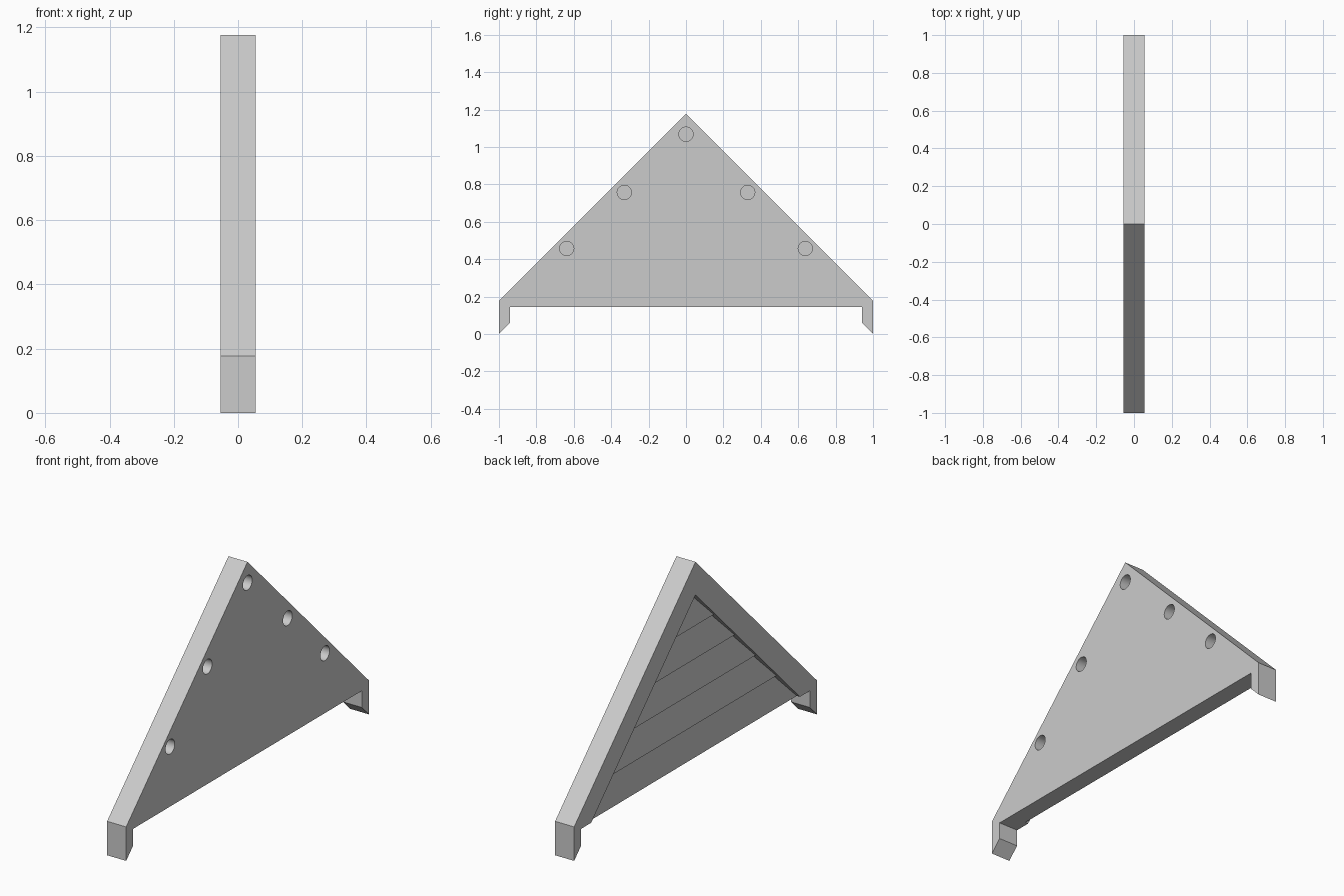
import bpy, bmesh
from mathutils import Matrix

cube = bpy.data.objects.get("Cube")
if cube:
    bpy.data.objects.remove(cube)

HALF = 0.055      # half thickness
APEX = 1.177      # roof peak height
BASE = 0.145      # underside of the panel
INNER = 1.005     # peak of the recessed siding
PLANKS = 5

grey = bpy.data.materials.new("light grey")
grey.use_nodes = True
colour = (0.6, 0.6, 0.6, 1)
grey.diffuse_color = colour
grey.node_tree.nodes["Principled BSDF"].inputs["Base Color"].default_value = colour


def make_object(name, bm):
    bmesh.ops.recalc_face_normals(bm, faces=bm.faces)
    mesh = bpy.data.meshes.new(name)
    bm.to_mesh(mesh)
    bm.free()
    mesh.materials.append(grey)
    obj = bpy.data.objects.new(name, mesh)
    bpy.context.collection.objects.link(obj)
    return obj


def cut(target, cutter):
    mod = target.modifiers.new("cut", 'BOOLEAN')
    mod.operation = 'DIFFERENCE'
    mod.solver = 'EXACT'
    mod.object = cutter
    bpy.context.view_layer.objects.active = target
    bpy.ops.object.modifier_apply(modifier=mod.name)
    bpy.data.objects.remove(cutter)


# Gable panel: mirrored outline with a chamfered foot at each end
half = [(1, APEX - 1), (1, 0), (0.942, 0.058), (0.942, BASE)]
outline = [(0, APEX)] + half + [(-y, z) for y, z in reversed(half)]
bm = bmesh.new()
face = bm.faces.new([bm.verts.new((-HALF, y, z)) for y, z in outline])
side = bmesh.ops.extrude_face_region(bm, geom=[face])
verts = [v for v in side["geom"] if isinstance(v, bmesh.types.BMVert)]
bmesh.ops.translate(bm, verts=verts, vec=(2 * HALF, 0, 0))
gable = make_object("gable_panel", bm)

# Lapped siding: each board slopes inward from its lower edge to its top
step = (INNER - BASE) / PLANKS
for i in range(PLANKS):
    low, high = BASE + i * step, BASE + (i + 1) * step
    levels = [(low, 0.015), (high, 0.042)]
    if i == 0:
        levels.insert(0, (low - 0.02, 0.015))
    bm = bmesh.new()
    for z, depth in levels:
        w = INNER - z
        for x in (-HALF - 0.02, depth - HALF):
            for y in (-w, w):
                bm.verts.new((x, y, z))
    bmesh.ops.remove_doubles(bm, verts=bm.verts, dist=0.0001)
    bm.verts.ensure_lookup_table()
    hull = bmesh.ops.convex_hull(bm, input=bm.verts)
    bmesh.ops.delete(bm, geom=hull["geom_interior"], context='VERTS')
    cut(gable, make_object("board_cutter", bm))

# Blind round sockets along both sloping edges and at the peak
for y, z in [(0, 1.068), (-0.33, 0.757), (0.33, 0.757), (-0.638, 0.457), (0.638, 0.457)]:
    bm = bmesh.new()
    bmesh.ops.create_cone(bm, cap_ends=True, segments=32, radius1=0.038, radius2=0.038, depth=0.16,
                          matrix=Matrix.Translation((HALF, y, z)) @ Matrix.Rotation(1.5708, 4, 'Y'))
    cut(gable, make_object("socket_cutter", bm))

# Smooth sockets, sharp board and panel edges
bpy.ops.object.select_all(action='DESELECT')
gable.select_set(True)
bpy.context.view_layer.objects.active = gable
bpy.ops.object.shade_smooth_by_angle(angle=0.26)
